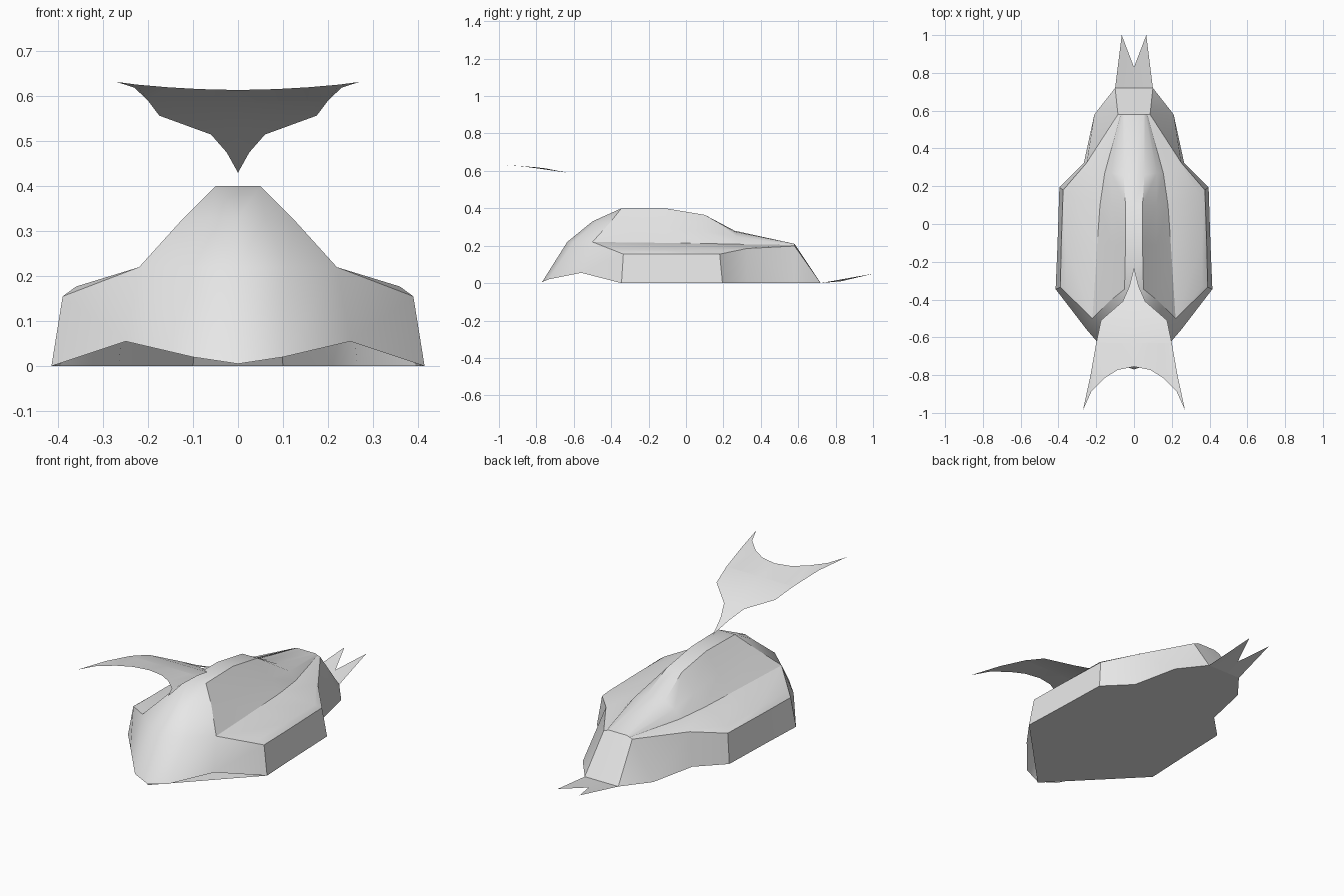
import bpy
import math

cube = bpy.data.objects.get("Cube")
if cube:
    bpy.data.objects.remove(cube, do_unlink=True)

# One plain grey for everything
grey = bpy.data.materials.new("light_grey")
grey.use_nodes = True
colour = (0.8, 0.8, 0.8, 1.0)
grey.diffuse_color = colour
grey.node_tree.nodes["Principled BSDF"].inputs["Base Color"].default_value = colour


def mirrored_part(name, faces, smooth_angle=30):
    """Make a half part from faces given as point tuples, then mirror it in x."""
    points = []
    indices = []
    for face in faces:
        loop = []
        for point in face:
            if point not in points:
                points.append(point)
            index = points.index(point)
            if index not in loop:
                loop.append(index)
        if len(loop) > 2:
            indices.append(loop)
    mesh = bpy.data.meshes.new(name)
    mesh.from_pydata(points, [], indices)
    mesh.materials.append(grey)
    part = bpy.data.objects.new(name, mesh)
    bpy.context.collection.objects.link(part)
    bpy.ops.object.select_all(action='DESELECT')
    part.select_set(True)
    bpy.context.view_layer.objects.active = part
    bpy.ops.object.shade_smooth_by_angle(angle=math.radians(smooth_angle))
    mirror = part.modifiers.new("mirror", 'MIRROR')
    mirror.use_clip = True
    return part


def grid_faces(rows):
    """Quads between neighbouring rows of points."""
    faces = []
    for low, high in zip(rows, rows[1:]):
        for i in range(len(low) - 1):
            faces.append((low[i], low[i + 1], high[i + 1], high[i]))
    return faces


# Lengthwise lines of the hull, from front to back
centre = [(0, -.345, .4), (0, -.11, .4), (0, .1, .365), (0, .26, .28), (0, .58, .21)]
roof = [(.05, -.345, .4), (.045, -.11, .4), (.045, .1, .365), (.055, .26, .275), (.05, .58, .21)]
crease = [(.125, -.405, .325), (.12, -.11, .295), (.12, .1, .275), (.12, .27, .25), (.06, .58, .208)]
ridge = [(.22, -.5, .22), (.195, -.11, .215), (.18, .1, .212), (.155, .27, .208), (.07, .58, .204)]
shoulder = [(.36, -.33, .177), (.36, -.11, .177), (.355, .15, .177), (.235, .33, .19), (.08, .58, .2)]
wall_top = [(.39, -.335, .155), (.385, -.11, .155), (.375, .18, .155), (.25, .325, .185), (.085, .58, .198)]
bottom = [(.415, -.345, 0), (.405, -.11, 0), (.395, .195, 0), (.265, .325, 0), (.21, .58, 0)]
stations = list(zip(centre, roof, crease, ridge, shoulder, wall_top, bottom))
hull = grid_faces(stations)

# Rounded nose with its raised lower lip
lip = [(0, -.77, .005), (.1, -.735, .02), (.25, -.56, .055)]
brow = [(0, -.635, .22), (.11, -.6, .22), ridge[0]]
forehead = [(0, -.5, .33), (.06, -.475, .33), crease[0]]
crown = [centre[0], roof[0], crease[0]]
hull += grid_faces([lip, brow, forehead, crown])

# Front faces of the side pods
hull.append((lip[2], bottom[0], wall_top[0], ridge[0]))
hull.append((ridge[0], wall_top[0], shoulder[0]))

# Sloping rear panel and its corner
rear_corner, rear_middle = (.1, .72, 0), (0, .72, 0)
hull.append(stations[-1][:-1] + (rear_corner, rear_middle))
hull.append((wall_top[-1], bottom[-1], rear_corner))
mirrored_part("hull", hull)

# Flat floor following the hull outline, open under the lip
outline = [(0, -.77, 0)] + bottom + [rear_corner]
floor = []
for start, end in zip(outline, outline[1:]):
    floor.append(((0, start[1], 0), (0, end[1], 0), end, start))
mirrored_part("floor", floor)

# Forked tail plate
notch = (0, .83, .01)
mirrored_part("forked_tail", [(rear_middle, rear_corner, (.065, 1, .05), notch)])

# Floating swept fin: leading edge, spine and scalloped trailing edge
leading = [(0, -.23, .43), (.025, -.33, .475), (.06, -.41, .515), (.175, -.51, .557), (.2, -.63, .59)]
spine = [(0, y, z) for x, y, z in leading]
fin = []
for k in range(len(leading) - 1):
    fin.append((spine[k], spine[k + 1], leading[k + 1], leading[k]))
trailing = [(0, -.755, .614), (.085, -.772, .616), (.155, -.815, .62), (.225, -.885, .626)]
tip, outer_edge = (.27, -.985, .632), (.23, -.8, .619)
x_end, y_end, z_end = leading[-1]
last_row = [(p[0], y_end, z_end) for p in trailing[:-1]] + [leading[-1]]
fin += grid_faces([trailing, last_row])
fin.append((trailing[-1], tip, outer_edge, leading[-1]))
mirrored_part("floating_fin", fin)
